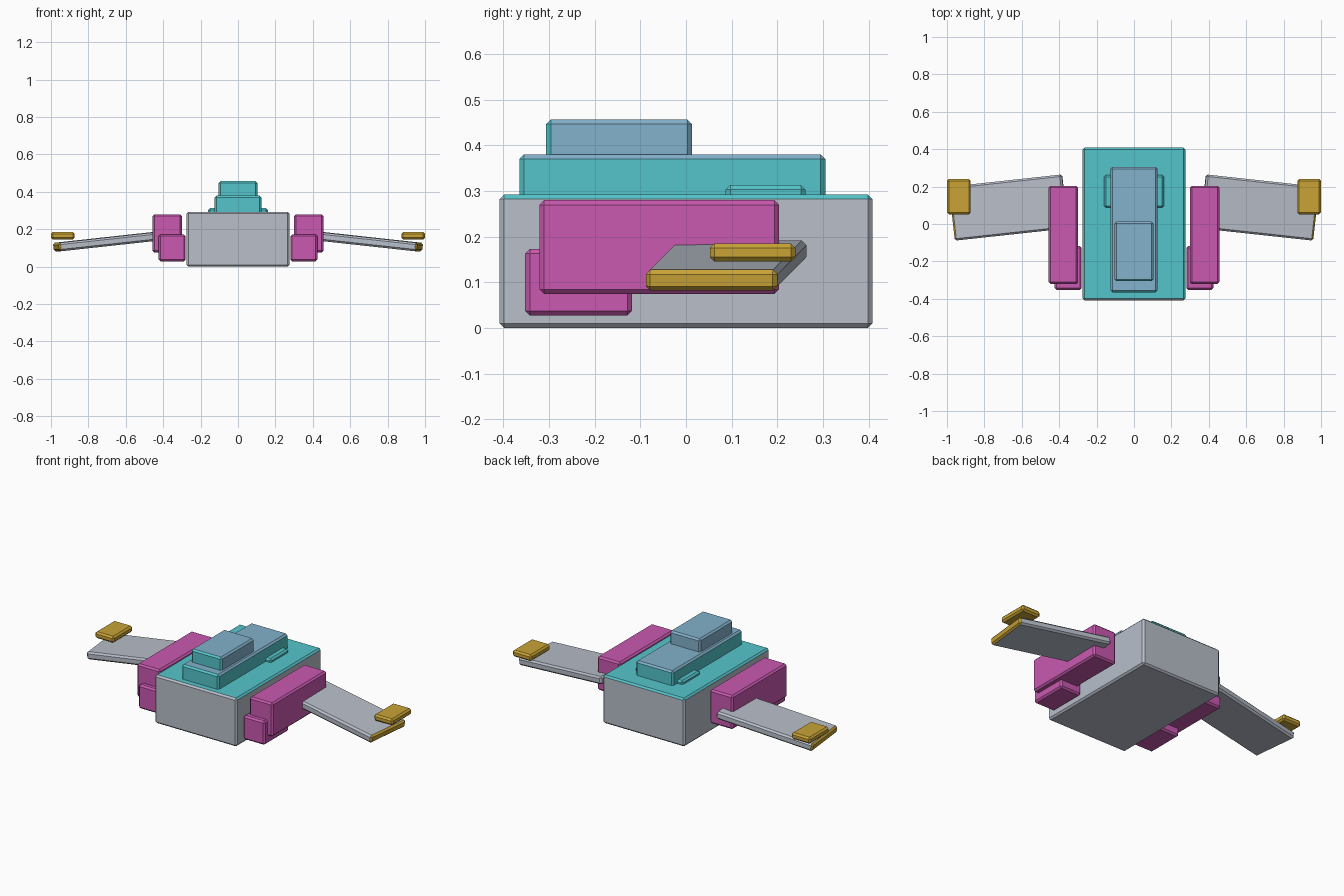
import bpy
import bmesh
from math import radians
from mathutils import Vector

cube = bpy.data.objects.get("Cube")
if cube:
    bpy.data.objects.remove(cube, do_unlink=True)


def material(name, rgb):
    m = bpy.data.materials.new(name)
    m.use_nodes = True
    m.diffuse_color = (*rgb, 1)
    m.node_tree.nodes["Principled BSDF"].inputs["Base Color"].default_value = (*rgb, 1)
    return m


grey = material("hull grey", (0.48, 0.52, 0.59))
teal = material("teal", (0.09, 0.56, 0.60))
blue = material("glass blue", (0.225, 0.445, 0.60))
magenta = material("magenta", (0.585, 0.10, 0.435))
gold = material("gold", (0.585, 0.37, 0.036))


def block(name, low, high, mats, rule=None, rot=(0, 0, 0), bevel=0.01):
    """Chamfered box between two corners; rule(normal) picks the second material."""
    low, high = Vector(low), Vector(high)
    bm = bmesh.new()
    bmesh.ops.create_cube(bm, size=1)
    bmesh.ops.scale(bm, vec=high - low, verts=bm.verts)
    bmesh.ops.bevel(bm, geom=bm.edges[:], offset=bevel, segments=1,
                    profile=0.5, affect='EDGES')
    bm.normal_update()
    for f in bm.faces:
        f.material_index = int(bool(rule and rule(f.normal)))
    mesh = bpy.data.meshes.new(name)
    bm.to_mesh(mesh)
    bm.free()
    for m in mats:
        mesh.materials.append(m)
    obj = bpy.data.objects.new(name, mesh)
    obj.location = (low + high) / 2
    obj.rotation_euler = rot
    bpy.context.collection.objects.link(obj)
    return obj


def top_side(n):
    return n.z > 0.5 and n.y > -0.5


def front_side(n):
    return n.y < -0.5


# Central hull, stepped deck and cabin
block("hull", (-0.275, -0.408, 0), (0.275, 0.408, 0.293), [grey, teal], top_side)
block("deck", (-0.125, -0.365, 0.27), (0.125, 0.305, 0.38), [teal, blue], top_side)
block("cabin", (-0.103, -0.306, 0.36), (0.103, 0.013, 0.457), [blue, teal], front_side)
block("deck_flange", (-0.16, 0.087, 0.27), (0.16, 0.262, 0.313), [teal])

# Side pods, wings and wing tip plates
for side, s in (("left", 1), ("right", -1)):
    def pair(name, low, high, mats, **options):
        xs = sorted((s * low[0], s * high[0]))
        return block(side + "_" + name, (xs[0], *low[1:]), (xs[1], *high[1:]), mats, **options)

    pair("pod", (0.30, -0.321, 0.075), (0.456, 0.204, 0.28), [magenta])
    pair("lower_pod", (0.28, -0.352, 0.028), (0.424, -0.118, 0.173), [magenta])
    pair("wing", (0.366, -0.057, 0.114), (0.976, 0.233, 0.160), [grey, gold],
         rule=lambda n: n.x * s > 0.5,
         rot=(0, s * radians(6.2), -s * radians(6.2)))
    pair("tip_plate", (0.873, 0.052, 0.146), (1.0, 0.24, 0.185), [gold])
